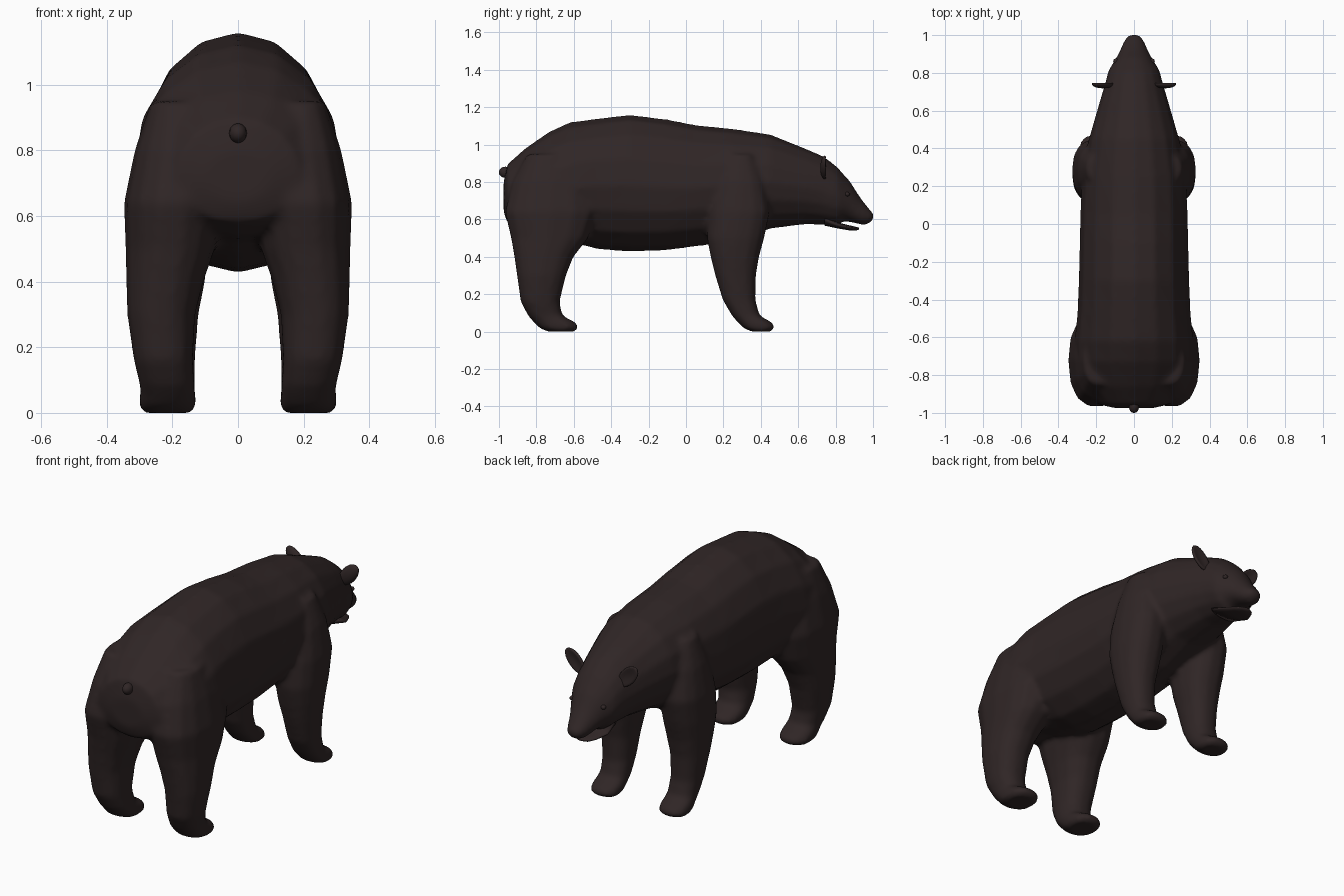
import bpy, bmesh, math
from mathutils import Matrix, Vector

fur = bpy.data.materials.new("dark brown fur")
fur.diffuse_color = (0.029, 0.019, 0.019, 1)


def new_object(name, bm):
    bmesh.ops.recalc_face_normals(bm, faces=bm.faces)
    mesh = bpy.data.meshes.new(name)
    bm.to_mesh(mesh)
    bm.free()
    mesh.materials.append(fur)
    mesh.polygons.foreach_set("use_smooth", [True] * len(mesh.polygons))
    ob = bpy.data.objects.new(name, mesh)
    bpy.context.collection.objects.link(ob)
    return ob


def skin(bm, rings):
    """Join a row of point rings into a closed tube."""
    loops = [[bm.verts.new(p) for p in ring] for ring in rings]
    n = len(loops[0])
    for a, b in zip(loops, loops[1:]):
        for i in range(n):
            bm.faces.new((a[i], a[(i + 1) % n], b[(i + 1) % n], b[i]))
    bm.faces.new(loops[0])
    bm.faces.new(loops[-1])


def body_ring(y, top, bot, w, zw, n=16):
    """Upright section: half ellipses above and below the widest height."""
    pts = []
    for i in range(n):
        a = 2 * math.pi * i / n
        s = math.sin(a)
        pts.append((w * math.cos(a), y, zw + s * (top - zw if s > 0 else zw - bot)))
    return pts


def leg_ring(side, z, y0, y1, x0, x1, n=14):
    """Level section: slightly squared ellipse."""
    pts = []
    for i in range(n):
        a = 2 * math.pi * i / n
        c, s = math.cos(a), math.sin(a)
        c, s = math.copysign(abs(c) ** 0.85, c), math.copysign(abs(s) ** 0.85, s)
        pts.append((side * ((x0 + x1) / 2 + c * (x1 - x0) / 2),
                    (y0 + y1) / 2 + s * (y1 - y0) / 2, z))
    return pts


# trunk, neck and head: y, top, bottom, half width, widest height
TRUNK = [
    (-0.975, 0.80, 0.64, 0.10, 0.72), (-0.955, 0.895, 0.58, 0.19, 0.72),
    (-0.86, 0.98, 0.54, 0.28, 0.72), (-0.73, 1.07, 0.52, 0.315, 0.74),
    (-0.62, 1.12, 0.48, 0.315, 0.76), (-0.47, 1.14, 0.44, 0.30, 0.78),
    (-0.30, 1.16, 0.427, 0.293, 0.78), (-0.10, 1.135, 0.435, 0.288, 0.77),
    (0.05, 1.105, 0.455, 0.285, 0.77), (0.25, 1.085, 0.48, 0.275, 0.78),
    (0.45, 1.055, 0.55, 0.24, 0.80), (0.65, 0.975, 0.575, 0.182, 0.77),
    (0.74, 0.935, 0.57, 0.155, 0.75), (0.81, 0.88, 0.565, 0.137, 0.72),
    (0.84, 0.845, 0.59, 0.12, 0.70), (0.88, 0.80, 0.585, 0.095, 0.68),
    (0.92, 0.735, 0.575, 0.074, 0.64), (0.96, 0.68, 0.57, 0.058, 0.62),
    (0.99, 0.645, 0.585, 0.04, 0.615), (1.005, 0.63, 0.605, 0.018, 0.617),
]
# legs from hip to sole: z, back y, front y, inner x, outer x
HIND = [
    (0.95, -0.85, -0.60, 0.10, 0.265), (0.80, -0.93, -0.50, 0.05, 0.315),
    (0.64, -0.972, -0.47, 0.05, 0.348), (0.50, -0.938, -0.52, 0.07, 0.343),
    (0.40, -0.92, -0.60, 0.105, 0.341), (0.30, -0.905, -0.64, 0.13, 0.338),
    (0.16, -0.885, -0.675, 0.137, 0.318), (0.085, -0.845, -0.66, 0.132, 0.30),
    (0.05, -0.815, -0.59, 0.127, 0.30), (0.02, -0.785, -0.57, 0.127, 0.304),
    (0.0, -0.74, -0.60, 0.14, 0.285),
]
FRONT = [
    (0.95, 0.22, 0.36, 0.12, 0.25), (0.80, 0.16, 0.42, 0.10, 0.30),
    (0.64, 0.12, 0.45, 0.09, 0.328), (0.50, 0.11, 0.42, 0.09, 0.328),
    (0.40, 0.13, 0.392, 0.10, 0.318), (0.30, 0.155, 0.375, 0.12, 0.305),
    (0.17, 0.195, 0.372, 0.13, 0.29), (0.085, 0.245, 0.395, 0.13, 0.285),
    (0.05, 0.275, 0.46, 0.128, 0.29), (0.02, 0.305, 0.48, 0.128, 0.293),
    (0.0, 0.35, 0.45, 0.14, 0.28),
]
bm = bmesh.new()
skin(bm, [body_ring(*r) for r in TRUNK])
for side in (-1, 1):
    for leg in (HIND, FRONT):
        skin(bm, [leg_ring(side, *r) for r in leg])
body = new_object("body_and_legs", bm)

# fuse the trunk and legs into one soft skin
fuse = body.modifiers.new("fuse", 'REMESH')
fuse.mode = 'VOXEL'
fuse.voxel_size = 0.014
fuse.use_smooth_shade = True
soft = body.modifiers.new("soften", 'SMOOTH')
soft.factor = 0.5
soft.iterations = 6

# lower jaw, leaving a thin open mouth
JAW = [(0.74, 0.62, 0.567, 0.09, 0.60), (0.82, 0.582, 0.55, 0.095, 0.568),
       (0.88, 0.567, 0.54, 0.066, 0.556), (0.91, 0.560, 0.54, 0.045, 0.552),
       (0.925, 0.556, 0.546, 0.02, 0.551)]
bm = bmesh.new()
skin(bm, [body_ring(*r) for r in JAW])
new_object("lower_jaw", bm)


def ball(name, centre, radii, tilt=0.0, cup=0.0):
    bm = bmesh.new()
    bmesh.ops.create_uvsphere(bm, u_segments=16, v_segments=10, radius=1)
    for v in bm.verts:
        # hollow the forward side of an ear
        if cup and v.co.y > 0:
            v.co.y -= cup * max(0, 1 - v.co.x ** 2 - v.co.z ** 2)
    bm.transform(Matrix.Translation(Vector(centre)) @ Matrix.Rotation(tilt, 4, 'Y')
                 @ Matrix.Diagonal((*radii, 1)))
    return new_object(name, bm)


for side, tag in ((-1, "left"), (1, "right")):
    ball("ear_" + tag, (side * 0.163, 0.742, 0.877), (0.042, 0.024, 0.078),
         side * math.radians(42), 1.1)
    ball("eye_" + tag, (side * 0.096, 0.862, 0.735), (0.014, 0.014, 0.012))

# tail stub
ball("tail", (0, -0.965, 0.852), (0.027, 0.036, 0.03))
